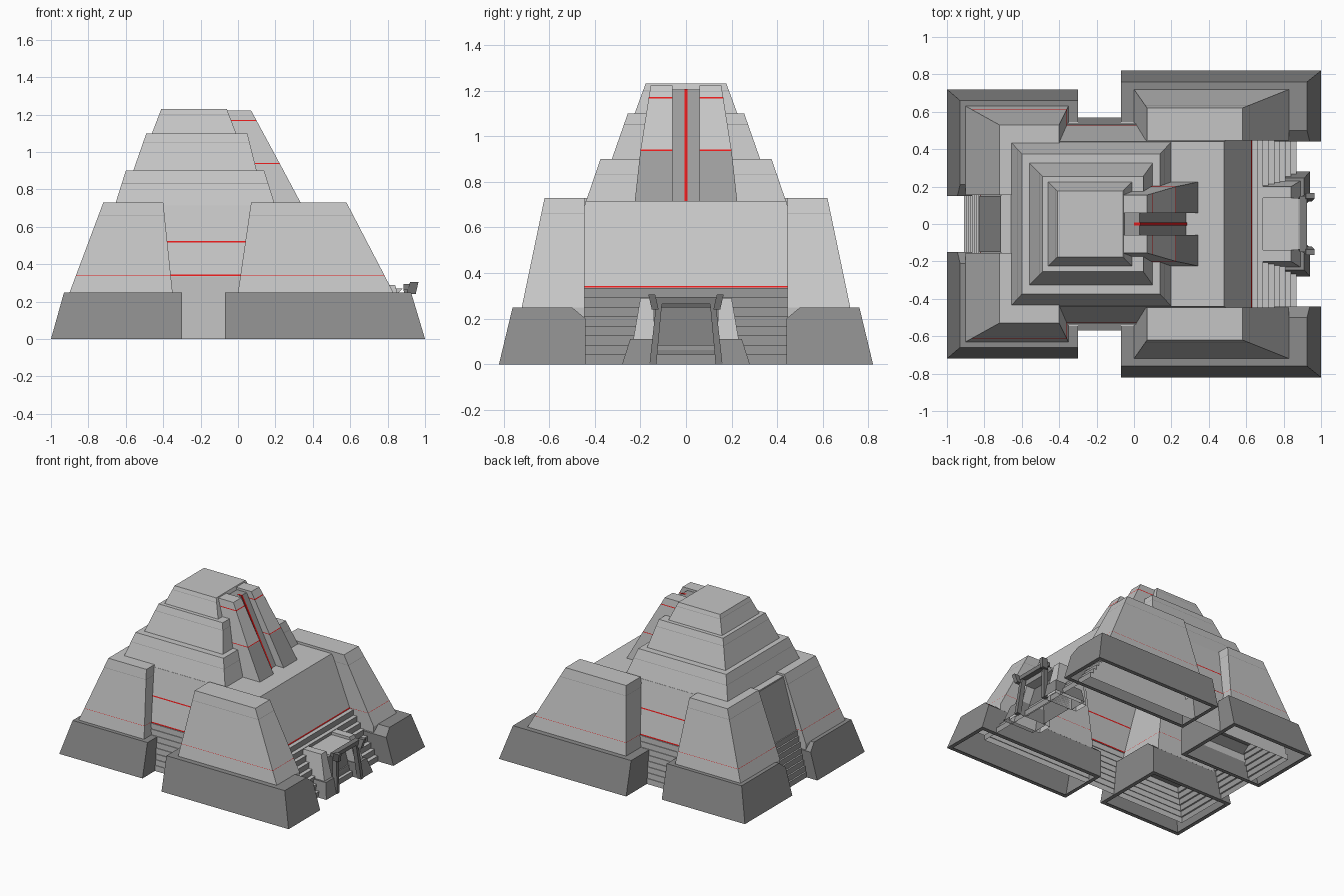
import bpy, bmesh

cube = bpy.data.objects.get("Cube")
if cube:
    bpy.data.objects.remove(cube, do_unlink=True)

# Materials
LIGHT, MID, DARK, SHADE, RED = range(5)
palette = [("light stone", (0.56, 0.56, 0.56)), ("mid stone", (0.33, 0.33, 0.33)),
           ("dark stone", (0.26, 0.26, 0.26)), ("shaded metal", (0.2, 0.2, 0.2)),
           ("red trim", (0.8, 0.01, 0.01))]
materials = []
for label, rgb in palette:
    mat = bpy.data.materials.new(label)
    mat.use_nodes = True
    color = (*rgb, 1.0)
    mat.diffuse_color = color
    for node in mat.node_tree.nodes:
        if node.type == 'BSDF_PRINCIPLED':
            node.inputs["Base Color"].default_value = color
    materials.append(mat)


def finish(name, bm):
    bmesh.ops.recalc_face_normals(bm, faces=bm.faces)
    mesh = bpy.data.meshes.new(name)
    bm.to_mesh(mesh)
    bm.free()
    for mat in materials:
        mesh.materials.append(mat)
    obj = bpy.data.objects.new(name, mesh)
    bpy.context.collection.objects.link(obj)
    return obj


def loft(name, levels, side=1, floor=False, chamfer=None):
    """Stack rectangles (z, (x0, x1, y0, y1), material of the walls below).
    A material pair gives the x-facing and y-facing walls their own colours."""
    bm = bmesh.new()
    previous = None
    for z, (x0, x1, y0, y1), mat in levels:
        corners = ((x0, y0), (x1, y0), (x1, y1), (x0, y1))
        ring = [bm.verts.new((x, y * side, z)) for x, y in corners]
        if previous:
            for k in range(4):
                n = (k + 1) % 4
                face = bm.faces.new((previous[k], previous[n], ring[n], ring[k]))
                pair = mat if isinstance(mat, tuple) else (mat, mat)
                face.material_index = pair[0] if k % 2 else pair[1]
        elif floor:
            bm.faces.new(ring[::-1]).material_index = mat
        previous = ring
    cap = bm.faces.new(previous)
    cap.material_index = LIGHT if isinstance(mat, tuple) else mat
    if chamfer:
        # Slice off the upper inner edge and close the cut
        y, z = chamfer
        cut = bmesh.ops.bisect_plane(
            bm, geom=bm.verts[:] + bm.edges[:] + bm.faces[:], clear_outer=True,
            plane_co=(0, y * side, z), plane_no=(0, -0.05 * side, 0.06))
        edges = [e for e in cut["geom_cut"] if isinstance(e, bmesh.types.BMEdge)]
        filled = bmesh.ops.holes_fill(bm, edges=edges, sides=0)
        for face in filled["faces"]:
            face.material_index = DARK
    return finish(name, bm)


def taper(low, bottom, high, top, wall=LIGHT, bands=()):
    """Levels of a sloped block, with thin coloured bands (z, height, material)."""
    def at(z):
        t = (z - low) / (high - low)
        return tuple(a + (b - a) * t for a, b in zip(bottom, top))
    levels = [(low, bottom, wall)]
    for z, height, mat in bands:
        levels.append((z, at(z), wall))
        levels.append((z + height, at(z + height), mat))
    levels.append((high, top, wall))
    return levels


# Stepped main body: a flight of steps all round, then sloped walls
STEPS = 8
rise = 0.335
body = []
for i in range(STEPS):
    f = i / STEPS
    rect = (-0.91 + 0.09 * f, 0.87 - 0.24 * f, -0.57 + 0.04 * f, 0.57 - 0.04 * f)
    body.append((rise * f, rect, LIGHT))
    body.append((rise * (i + 1) / STEPS, rect, (MID, LIGHT)))
walls = taper(rise, (-0.82, 0.63, -0.53, 0.53), 0.715, (-0.71, 0.48, -0.44, 0.44),
              (LIGHT, LIGHT), [(rise + 0.001, 0.008, RED), (0.515, 0.008, (LIGHT, RED))])
loft("main_body", body + walls)

# Dark sloped panel in the rear recess
loft("recess_panel", taper(rise, (-0.825, -0.7, -0.15, 0.15), 0.71,
                           (-0.715, -0.7, -0.15, 0.15), MID))

# Four corner bastions: dark plinth with a light sloped block on it
plinths = [("rear", 0.15, (-1, -0.3, 0.15, 0.72), (-0.93, -0.3, 0.15, 0.66),
            (-0.9, -0.35, 0.155, 0.63), (-0.72, -0.4, 0.155, 0.53)),
           ("entrance", 0.44, (-0.07, 1, 0.44, 0.82), (-0.07, 0.925, 0.44, 0.76),
            (0.0, 0.83, 0.446, 0.72), (0.07, 0.58, 0.446, 0.62))]
for side, hand in ((1, "left"), (-1, "right")):
    for place, inner, foot, lip, block, crown in plinths:
        rim = tuple(v + d for v, d in zip(foot, (0.03, -0.03, 0.03, -0.03)))
        loft(f"{place}_plinth_{hand}",
             [(0, rim, DARK), (0, foot, DARK), (0.25, lip, DARK)],
             side, chamfer=(inner, 0.2))
        upper = taper(0.25, block, 0.73, crown,
                      bands=[(0.34, 0.002, RED), (0.658, 0.003, MID)])
        loft(f"{place}_bastion_{hand}", [(0.15, block, LIGHT)] + upper, side)

# Three tiers of the upper pyramid
tiers = [("lower_tier", 0.71, (-0.66, 0.2, -0.44, 0.44),
          0.9, (-0.6, 0.14, -0.375, 0.375), 0.83),
         ("middle_tier", 0.9, (-0.56, 0.1, -0.325, 0.325),
          1.1, (-0.49, 0.05, -0.255, 0.255), 1.05),
         ("upper_tier", 1.1, (-0.46, -0.01, -0.225, 0.225),
          1.23, (-0.41, -0.06, -0.177, 0.177), 1.2)]
for name, low, bottom, high, top, seam in tiers:
    loft(name, taper(low, bottom, high, top, bands=[(seam, 0.003, MID)]))

# Buttress wings beside the central spine
for side, hand in ((1, "left"), (-1, "right")):
    knee = (-0.08, 0.225, 0.06, 0.2)
    lower = taper(0.71, (-0.08, 0.345, 0.06, 0.225), 0.935, knee, (MID, LIGHT))
    upper = taper(0.935, knee, 1.222, (-0.08, 0.07, 0.06, 0.155),
                  bands=[(0.936, 0.005, RED), (1.166, 0.006, RED)])
    loft(f"buttress_{hand}", lower + upper[1:], side)

# Sloped spine with a red stripe
loft("spine", taper(0.71, (-0.08, 0.28, -0.06, 0.06), 1.205, (-0.08, 0.03, -0.06, 0.06), MID))
loft("spine_stripe", taper(0.715, (0.24, 0.284, -0.007, 0.007),
                           1.207, (0.0, 0.034, -0.007, 0.007), RED))

# Gatehouse: piers, low outer blocks, leaning posts and brackets
for side, hand in ((1, "left"), (-1, "right")):
    loft(f"gate_pier_{hand}", taper(0, (0.64, 0.92, 0.14, 0.25),
                                    0.29, (0.64, 0.84, 0.14, 0.2)), side)
    loft(f"gate_block_{hand}", taper(0, (0.68, 0.94, 0.135, 0.28),
                                     0.11, (0.68, 0.91, 0.135, 0.245), DARK), side)
    loft(f"gate_post_{hand}", taper(0, (0.91, 0.945, 0.13, 0.16),
                                    0.27, (0.885, 0.92, 0.105, 0.13), SHADE),
         side, floor=True)
    loft(f"gate_bracket_{hand}", taper(0.24, (0.9, 0.95, 0.12, 0.15),
                                       0.305, (0.92, 0.965, 0.135, 0.165), SHADE),
         side, floor=True)
loft("gate_lintel", taper(0.265, (0.885, 0.925, -0.15, 0.15),
                          0.295, (0.885, 0.925, -0.15, 0.15), SHADE), floor=True)
loft("gate_roof", taper(0.25, (0.64, 0.86, -0.14, 0.14),
                        0.27, (0.64, 0.88, -0.14, 0.14), LIGHT), floor=True)
loft("gate_door", taper(0, (0.7, 0.86, -0.14, 0.14),
                        0.25, (0.7, 0.78, -0.14, 0.14), SHADE))
